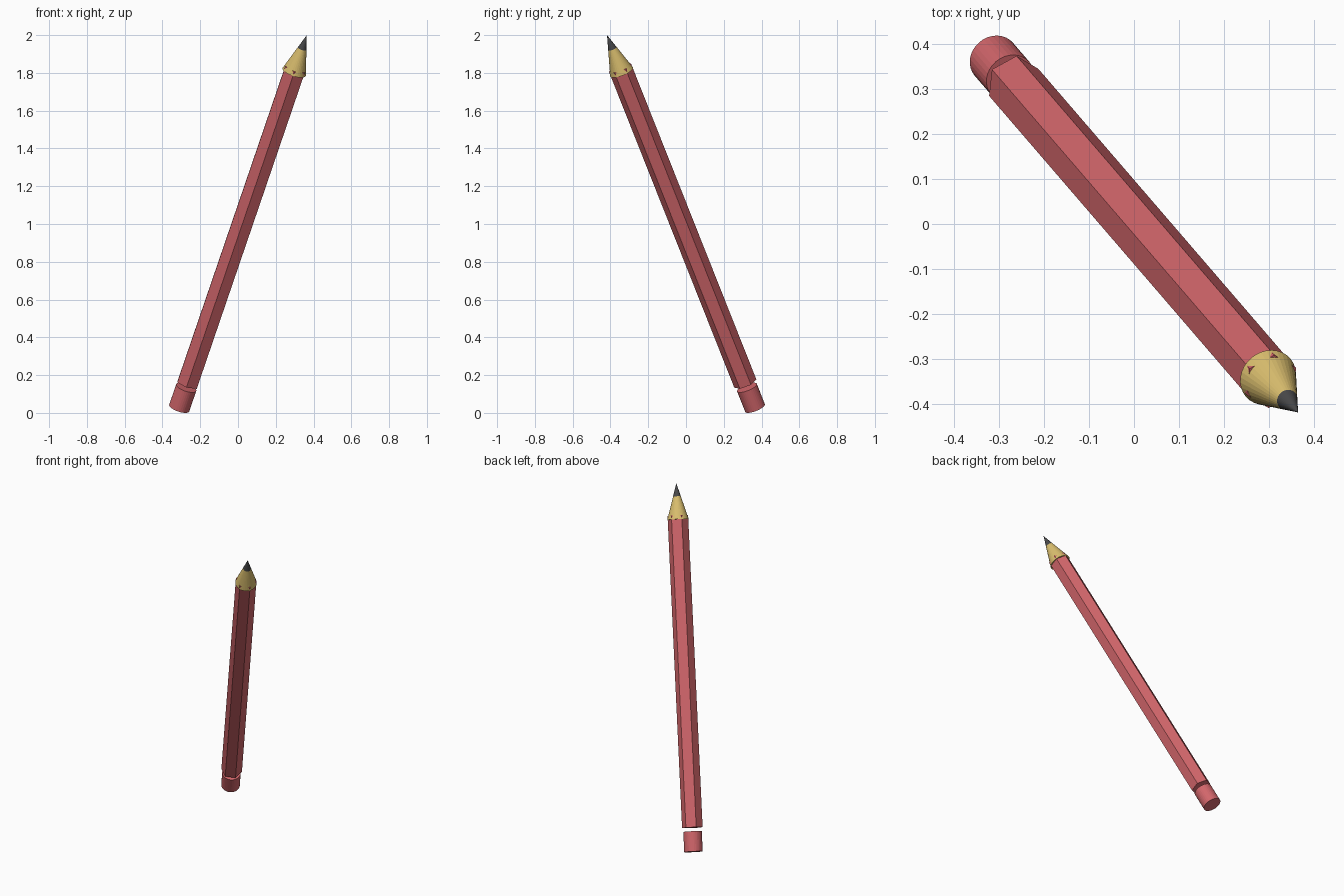
import bpy, bmesh, math
from mathutils import Vector, Matrix

if "Cube" in bpy.data.objects:
    bpy.data.objects.remove(bpy.data.objects["Cube"])

# Pencil axis: from the centre of the eraser's end to the graphite point
BASE = Vector((-0.311, 0.3655, 0.026))
TIP = Vector((0.364, -0.418, 2.0))
LENGTH = (TIP - BASE).length
d = (TIP - BASE).normalized()
p = Vector((0, 0, 1)).cross(d).normalized()
q = d.cross(p)
FRAME = Matrix((p, q, d)).transposed().to_4x4()
FRAME.translation = BASE


def material(name, rgb):
    m = bpy.data.materials.new(name)
    m.diffuse_color = (*rgb, 1)
    m.use_nodes = True
    m.node_tree.nodes["Principled BSDF"].inputs["Base Color"].default_value = m.diffuse_color
    return m


red = material("red_paint", (0.645, 0.133, 0.147))
wood = material("bare_wood", (0.70, 0.515, 0.156))
grey = material("graphite", (0.065, 0.065, 0.068))


def round_part(name, sides, start, end, r1, r2, mat, turn=0.0):
    """Prism, cylinder or cone lying along the pencil axis."""
    bm = bmesh.new()
    place = (FRAME @ Matrix.Translation((0, 0, (start + end) / 2))
             @ Matrix.Rotation(turn, 4, 'Z'))
    bmesh.ops.create_cone(bm, cap_ends=True, segments=sides, radius1=r1,
                          radius2=r2, depth=end - start, matrix=place)
    bmesh.ops.remove_doubles(bm, verts=bm.verts, dist=1e-6)
    bmesh.ops.recalc_face_normals(bm, faces=bm.faces)
    me = bpy.data.meshes.new(name)
    bm.to_mesh(me)
    bm.free()
    me.materials.append(mat)
    ob = bpy.data.objects.new(name, me)
    bpy.context.collection.objects.link(ob)
    return ob


CONE_LEN, CONE_R, LEAD_LEN = 0.22, 0.065, 0.08
cone_start = LENGTH - CONE_LEN
lead_start = LENGTH - LEAD_LEN
lead_r = CONE_R * LEAD_LEN / CONE_LEN

# Eraser, separated from the body by a narrow gap
round_part("eraser", 32, 0, 0.122, 0.056, 0.056, red)

# Hexagonal body; p points to the (-x, -y) side or its opposite, so take the
# turn from the seen right-hand side (+x, +y)
side = 0.0 if p.x > 0 else math.pi
# first hexagon corner of create_cone lies on its local axes; 60 degree symmetry
# on X is obtained with a quarter turn
hexagon = round_part("pencil_body", 6, 0.146, cone_start + 0.025,
                     0.0627, 0.0627, red, side + math.radians(-13.4 - 90))

# Sharpened wood; the body's corners poke through its lower rim
round_part("sharpened_wood", 32, cone_start, lead_start, CONE_R, lead_r, wood)

# Graphite point
round_part("graphite_point", 32, lead_start, LENGTH, lead_r, 0, grey)
